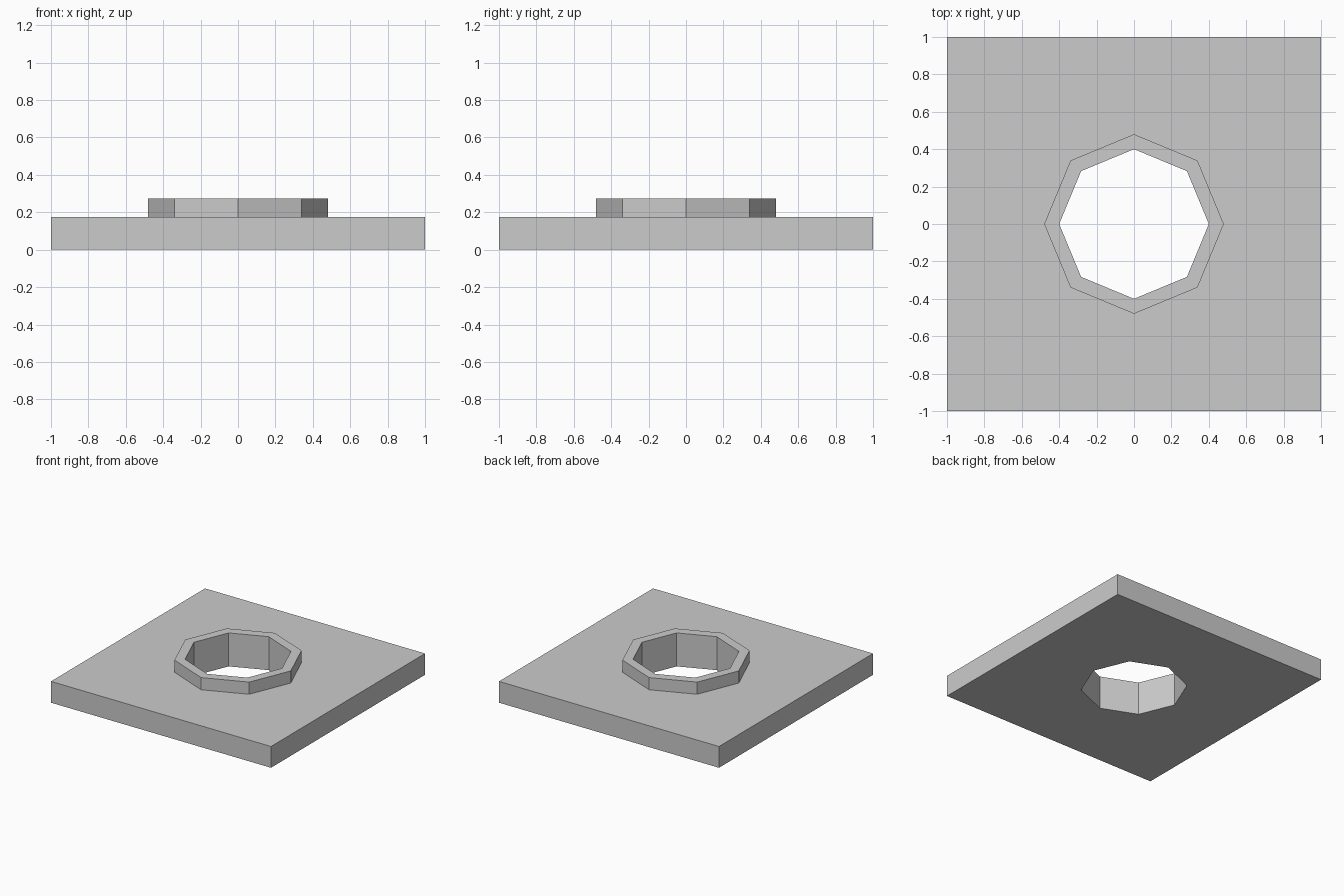
import bpy, bmesh, math

if "Cube" in bpy.data.objects:
    bpy.data.objects.remove(bpy.data.objects["Cube"])

SIDES = 8
PLATE_TOP, COLLAR_TOP = 0.175, 0.275
HOLE_R, COLLAR_R, HALF = 0.4, 0.48, 1.0

bm = bmesh.new()


def ring(z, radius=None):
    """Octagon loop, or the square plate outline when no radius is given."""
    verts = []
    for i in range(SIDES):
        a = math.tau * i / SIDES
        c, s = math.cos(a), math.sin(a)
        r = radius or HALF / max(abs(c), abs(s))
        verts.append(bm.verts.new((r * c, r * s, z)))
    return verts


# Closed section: plate edge, plate top, collar wall, collar rim, hole wall, underside
loops = [
    ring(0),
    ring(PLATE_TOP),
    ring(PLATE_TOP, COLLAR_R),
    ring(COLLAR_TOP, COLLAR_R),
    ring(COLLAR_TOP, HOLE_R),
    ring(0, HOLE_R),
]
for lower, upper in zip(loops, loops[1:] + loops[:1]):
    for i in range(SIDES):
        j = (i + 1) % SIDES
        bm.faces.new((lower[i], lower[j], upper[j], upper[i]))
bmesh.ops.recalc_face_normals(bm, faces=bm.faces[:])

mesh = bpy.data.meshes.new("collared_plate")
bm.to_mesh(mesh)
bm.free()
plate = bpy.data.objects.new("collared_plate", mesh)
bpy.context.collection.objects.link(plate)
